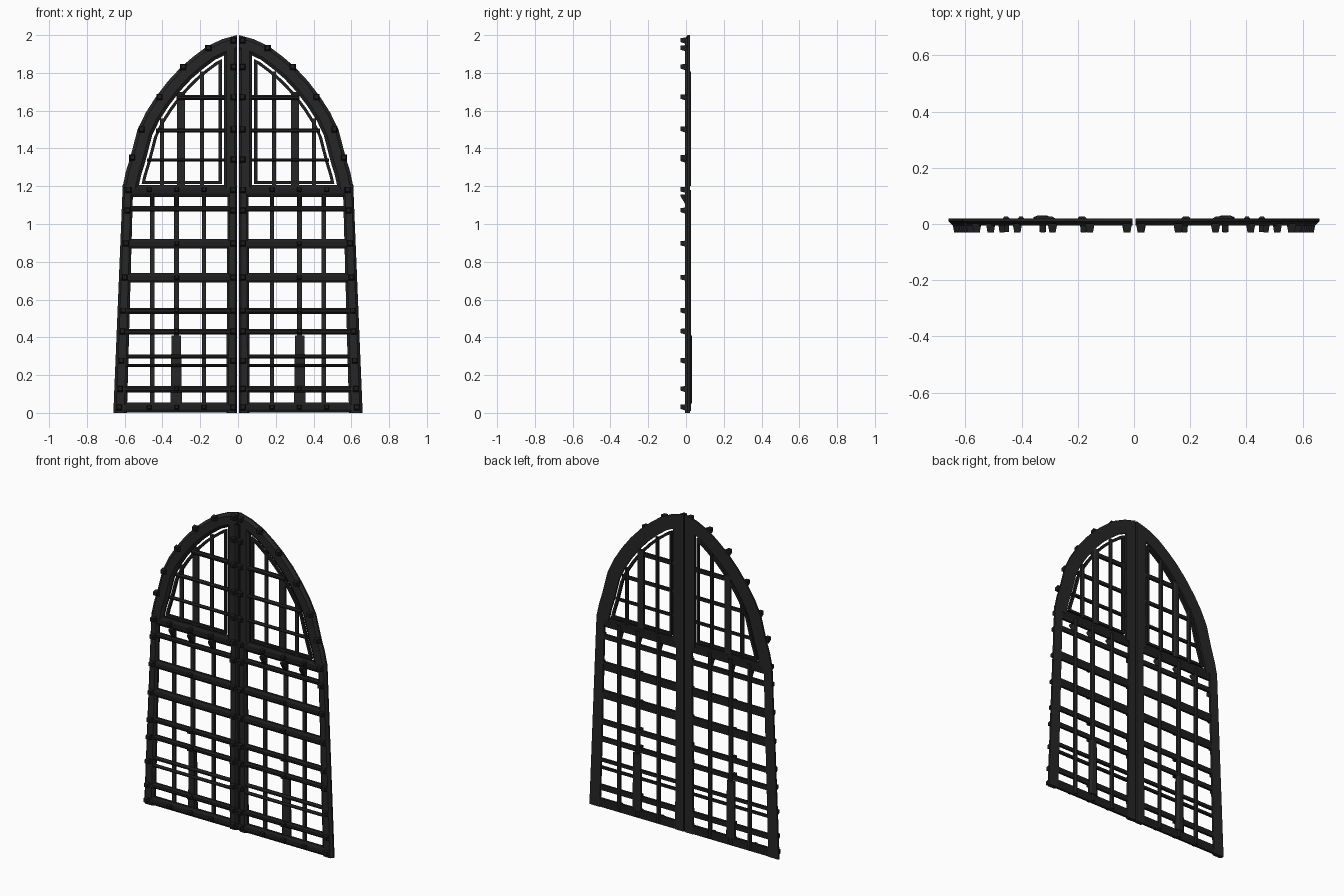
import bpy, bmesh, math
from mathutils import Vector as V

if "Cube" in bpy.data.objects:
    bpy.data.objects.remove(bpy.data.objects["Cube"])


def material(name, c):
    m = bpy.data.materials.new(name)
    m.diffuse_color = (c, c, c, 1)
    m.use_nodes = True
    m.node_tree.nodes["Principled BSDF"].inputs["Base Color"].default_value = m.diffuse_color
    return m


IRON = material("dark iron", 0.019)
BLACK = material("blackened iron", 0.013)


def make(name, bm, mat):
    """Finish a part of the right leaf and mirror it to the left leaf."""
    bmesh.ops.recalc_face_normals(bm, faces=bm.faces[:])
    me = bpy.data.meshes.new(name)
    bm.to_mesh(me)
    bm.free()
    me.materials.append(mat)
    ob = bpy.data.objects.new(name, me)
    bpy.context.collection.objects.link(ob)
    ob.modifiers.new("mirror", 'MIRROR')
    return ob


def band(bm, a, b, profile, closed=False):
    """Loft a (t, y) profile between two matching edge lines in x, z."""
    rings = [[bm.verts.new((p[0] + (q[0] - p[0]) * t, y, p[1] + (q[1] - p[1]) * t))
              for t, y in profile] for p, q in zip(a, b)]
    n, k = len(rings), len(profile)
    for i in range(n if closed else n - 1):
        r, s = rings[i], rings[(i + 1) % n]
        for j in range(k):
            bm.faces.new((r[j], r[(j + 1) % k], s[(j + 1) % k], s[j]))
    if not closed:
        bm.faces.new(rings[0])
        bm.faces.new(rings[-1])


# Cross-sections: stile, rail with a ridge, rear bar
STILE = [(0, .02), (0, .009), (.2, -.005), (.8, -.005), (1, .007), (1, .02)]
RAIL = [(0, .018), (0, .004), (.3, -.005), (.7, -.005), (1, .004), (1, .018)]
BAR = [(0, .008), (0, .02), (.25, .027), (.75, .027), (1, .02), (1, .008)]
FLAT = [(0, .004), (0, .02), (1, .02), (1, .004)]

# Arch outline of the right leaf
ARCH = [(.61, 1.2), (.593, 1.28), (.571, 1.35), (.532, 1.5), (.488, 1.59), (.437, 1.67),
        (.372, 1.755), (.302, 1.83), (.238, 1.885), (.165, 1.94), (.085, 1.978), (.005, 2.0)]


def offset(d):
    out = []
    for i, p in enumerate(ARCH):
        t = V(ARCH[min(i + 1, len(ARCH) - 1)]) - V(ARCH[max(i - 1, 0)])
        t.normalize()
        out.append((p[0] - t.y * d, p[1] + t.x * d))
    return out


def dense(d):
    o = offset(d)
    return [V(o[i]).lerp(V(o[i + 1]), s / 60) for i in range(len(o) - 1) for s in range(60)]


def window(d, x0, z0, n=18):
    """Arched opening: curve from sill to stile, then the square corner."""
    pts = [p for p in dense(d) if p.x >= x0 and p.y >= z0]
    pts = [pts[round(i * (len(pts) - 1) / n)] for i in range(n + 1)]
    pts[0].y, pts[-1].x = z0, x0
    return pts + [V((x0, z0))]


def side(z):
    return .66 - .05 * z / 1.2


# Outer frame: arch, hinge stile and meeting stile
bm = bmesh.new()
band(bm, ARCH, [(max(x, .005), z) for x, z in offset(.083)], STILE)
make("arch_frame", bm, IRON)
bm = bmesh.new()
band(bm, [(.66, 0), (.61, 1.21)], [(.588, 0), (.555, 1.21)], STILE)
make("hinge_stile", bm, IRON)
bm = bmesh.new()
band(bm, [(.005, 0), (.005, 1.2)], [(.062, 0), (.055, 1.2)], STILE)
band(bm, [(.005, 1.18), (.005, 1.985)], [(.075, 1.18), (.075, 1.93)], STILE)
make("meeting_stile", bm, IRON)

# Thin inner frame of the window, with a slit around it
bm = bmesh.new()
band(bm, window(.095, .086, 1.213), window(.111, .102, 1.228), FLAT, True)
make("window_frame", bm, BLACK)

# Horizontal rails: centre height and thickness
RAILS = [(.028, .054), (.125, .034), (.25, .015), (.298, .02), (.43, .03), (.54, .032),
         (.715, .052), (.895, .052), (1.08, .03), (1.175, .062)]
bm = bmesh.new()
for z, h in RAILS:
    x = side(z) - .03
    band(bm, [(.03, z - h / 2), (x, z - h / 2)], [(.03, z + h / 2), (x, z + h / 2)], RAIL)
make("rails", bm, BLACK)

# Window cross bars, ending at the arch
curve = dense(.09)
bm = bmesh.new()
for z, h in [(1.34, .016), (1.495, .02), (1.67, .026)]:
    x = min(curve, key=lambda p: abs(p.y - z)).x
    band(bm, [(.07, z - h / 2), (x, z - h / 2)], [(.07, z + h / 2), (x, z + h / 2)], RAIL)
make("window_cross_bars", bm, BLACK)

# Upright bars behind the rails
bm = bmesh.new()
for x, w in [(.19, .02), (.302, .042), (.402, .022)]:
    z = min(curve, key=lambda p: abs(p.x - x)).y
    band(bm, [(x - w / 2, 1.2), (x - w / 2, z)], [(x + w / 2, 1.2), (x + w / 2, z)], BAR)
make("window_uprights", bm, IRON)
bm = bmesh.new()
for x, w in [(.18, .022), (.325, .026), (.455, .024)]:
    band(bm, [(x - w / 2, .01), (x - w / 2, 1.18)], [(x + w / 2, .01), (x + w / 2, 1.18)], BAR)
band(bm, [(.297, .05), (.302, .41)], [(.357, .05), (.352, .41)],
     [(t, y + .004) for t, y in BAR])
make("lower_uprights", bm, IRON)

# Tapered square studs
bm = bmesh.new()


def stud(x, z, r=.017):
    a = [bm.verts.new((x + i * r, .002, z + j * r)) for i, j in [(-1, -1), (1, -1), (1, 1), (-1, 1)]]
    b = [bm.verts.new((x + i * r * .65, -.03, z + .004 + j * r * .65))
         for i, j in [(-1, -1), (1, -1), (1, 1), (-1, 1)]]
    bm.faces.new(a)
    bm.faces.new(b)
    for i in range(4):
        bm.faces.new((a[i], a[(i + 1) % 4], b[(i + 1) % 4], b[i]))


ROWS = [.028, .125, .275, .43, .54, .715, .895, 1.07, 1.18]
for z in ROWS:
    stud(.026, z)
    stud(side(z) - .03, z)
for z in [1.34, 1.5, 1.67, 1.83, 1.97]:
    stud(.024, z)
for x, z in [(.56, 1.35), (.51, 1.5), (.415, 1.67), (.29, 1.83), (.157, 1.93)]:
    stud(x, z)
for x in (.18, .325, .47):
    stud(x, .028, .013)
    stud(x, 1.18, .013)
for z in (.125, .43, .54, .715, .895):
    stud(.325, z, .013)
make("studs", bm, BLACK)

# Wedge brackets under the window rail
bm = bmesh.new()
for x in (.18, .325, .455):
    ends = [[bm.verts.new((x + s, y, z)) for y, z in [(.008, 1.155), (-.028, 1.155), (-.028, 1.145), (.008, 1.085)]]
            for s in (-.011, .011)]
    bm.faces.new(ends[0])
    bm.faces.new(ends[1])
    for i in range(4):
        bm.faces.new((ends[0][i], ends[0][(i + 1) % 4], ends[1][(i + 1) % 4], ends[1][i]))
make("brackets", bm, BLACK)
